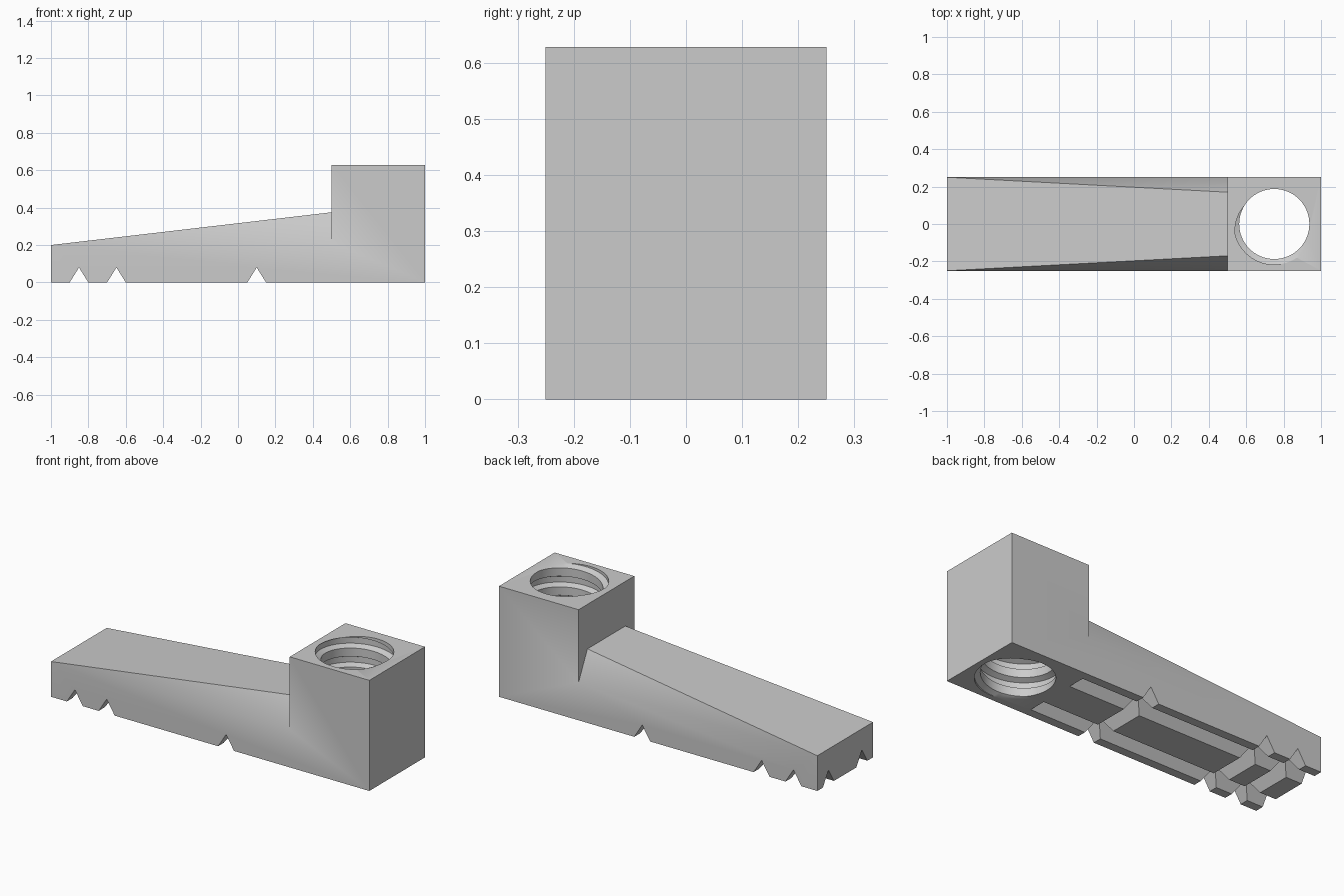
import bpy, bmesh, math
from mathutils import Vector

default = bpy.data.objects.get("Cube")
if default:
    bpy.data.objects.remove(default, do_unlink=True)

# One plain grey material
grey = bpy.data.materials.new("plain grey")
grey.use_nodes = True
COLOUR = (0.6, 0.6, 0.6, 1)
grey.diffuse_color = COLOUR
grey.node_tree.nodes["Principled BSDF"].inputs["Base Color"].default_value = COLOUR

HALF_W = 0.25
HEIGHT = 0.628


def finish(bm, name):
    """Turn a bmesh into a linked object with outward normals."""
    bmesh.ops.recalc_face_normals(bm, faces=bm.faces[:])
    mesh = bpy.data.meshes.new(name)
    bm.to_mesh(mesh)
    bm.free()
    mesh.materials.append(grey)
    obj = bpy.data.objects.new(name, mesh)
    bpy.context.collection.objects.link(obj)
    return obj


def make_body():
    """Square socket block with a tapering arm whose upper sides lean inward."""
    bm = bmesh.new()
    outline = [(-1, 0), (1, 0), (1, HEIGHT), (0.5, HEIGHT), (0.5, 0.215), (-1, 0.2)]
    sides, shoulders = [], []
    for s in (1, -1):
        side = [bm.verts.new((x, s * HALF_W, z)) for x, z in outline]
        shoulder = bm.verts.new((0.5, s * 0.17, 0.375))
        bm.faces.new(side)
        bm.faces.new((side[5], side[4], shoulder))
        sides.append(side)
        shoulders.append(shoulder)
    a, b = sides
    for i, j in ((0, 1), (1, 2), (2, 3), (5, 0)):
        bm.faces.new((a[i], a[j], b[j], b[i]))
    bm.faces.new((a[5], shoulders[0], shoulders[1], b[5]))
    bm.faces.new((a[3], a[4], shoulders[0], shoulders[1], b[4], b[3]))
    return finish(bm, "arm_and_socket")


def make_v_cutter(name, start, end):
    """Triangular prism along the floor, 0.1 wide and 0.08 tall at z = 0."""
    start, end = Vector(start), Vector(end)
    across = (end - start).normalized().cross(Vector((0, 0, 1)))
    bm = bmesh.new()
    rings = []
    for p in (start, end):
        ring = [bm.verts.new(p + across * w + Vector((0, 0, z)))
                for w, z in ((-0.1, -0.08), (0.1, -0.08), (0, 0.08))]
        bm.faces.new(ring)
        rings.append(ring)
    for i in range(3):
        j = (i + 1) % 3
        bm.faces.new((rings[0][i], rings[0][j], rings[1][j], rings[1][i]))
    return finish(bm, name)


def make_bore_cutter(pitch=0.108, turns=11, steps=64):
    """Helical threaded plug, longer than the socket is tall."""
    profile = [(0.22, 0.1875), (0.35, 0.217), (0.65, 0.217), (0.78, 0.1875)]
    n = len(profile)
    base = HEIGHT - pitch * (0.5 + 250 / 360 + 8)
    bm = bmesh.new()
    columns = []
    for i in range(steps):
        t = math.tau * i / steps
        columns.append([
            bm.verts.new((0.75 + r * math.cos(t), r * math.sin(t),
                          base + pitch * (k + f + i / steps)))
            for k in range(turns) for f, r in profile])
    for i in range(steps):
        left = columns[i]
        # The last column joins the first one a full thread turn higher
        last = i == steps - 1
        right = columns[0][n:] if last else columns[i + 1]
        for j in range(len(right) - 1):
            bm.faces.new((left[j], right[j], right[j + 1], left[j + 1]))
        if last:
            # Close the one remaining gap at the upper end of the seam
            top_left = left
            top_right = right
    # Fan caps at both ends, clear of the socket
    edges = [e for e in bm.edges if e.is_boundary]
    low = bm.verts.new((0.75, 0, base - 0.2))
    high = bm.verts.new((0.75, 0, base + pitch * turns + 0.3))
    for e in edges:
        mid = (e.verts[0].co.z + e.verts[1].co.z) / 2
        bm.faces.new((e.verts[0], e.verts[1], low if mid < HEIGHT / 2 else high))
    return finish(bm, "bore_cutter")


body = make_body()
cutters = [make_bore_cutter()]
# Notches across the underside
for x in (-0.85, -0.65, 0.1):
    cutters.append(make_v_cutter("notch_cutter", (x, -0.4, 0), (x, 0.4, 0)))
# Lengthwise grooves, open at the tip and closed at the socket
for y in (-0.15, 0.15):
    cutters.append(make_v_cutter("groove_cutter", (-1.2, y, 0), (0.5, y, 0)))

bpy.ops.object.select_all(action="DESELECT")
bpy.context.view_layer.objects.active = body
body.select_set(True)
for cutter in cutters:
    cutter.hide_render = True
    mod = body.modifiers.new("cut", "BOOLEAN")
    mod.operation = "DIFFERENCE"
    mod.solver = "EXACT"
    mod.object = cutter
    bpy.ops.object.modifier_apply(modifier=mod.name)
    bpy.data.objects.remove(cutter, do_unlink=True)

bpy.ops.object.shade_smooth_by_angle(angle=math.radians(30))
